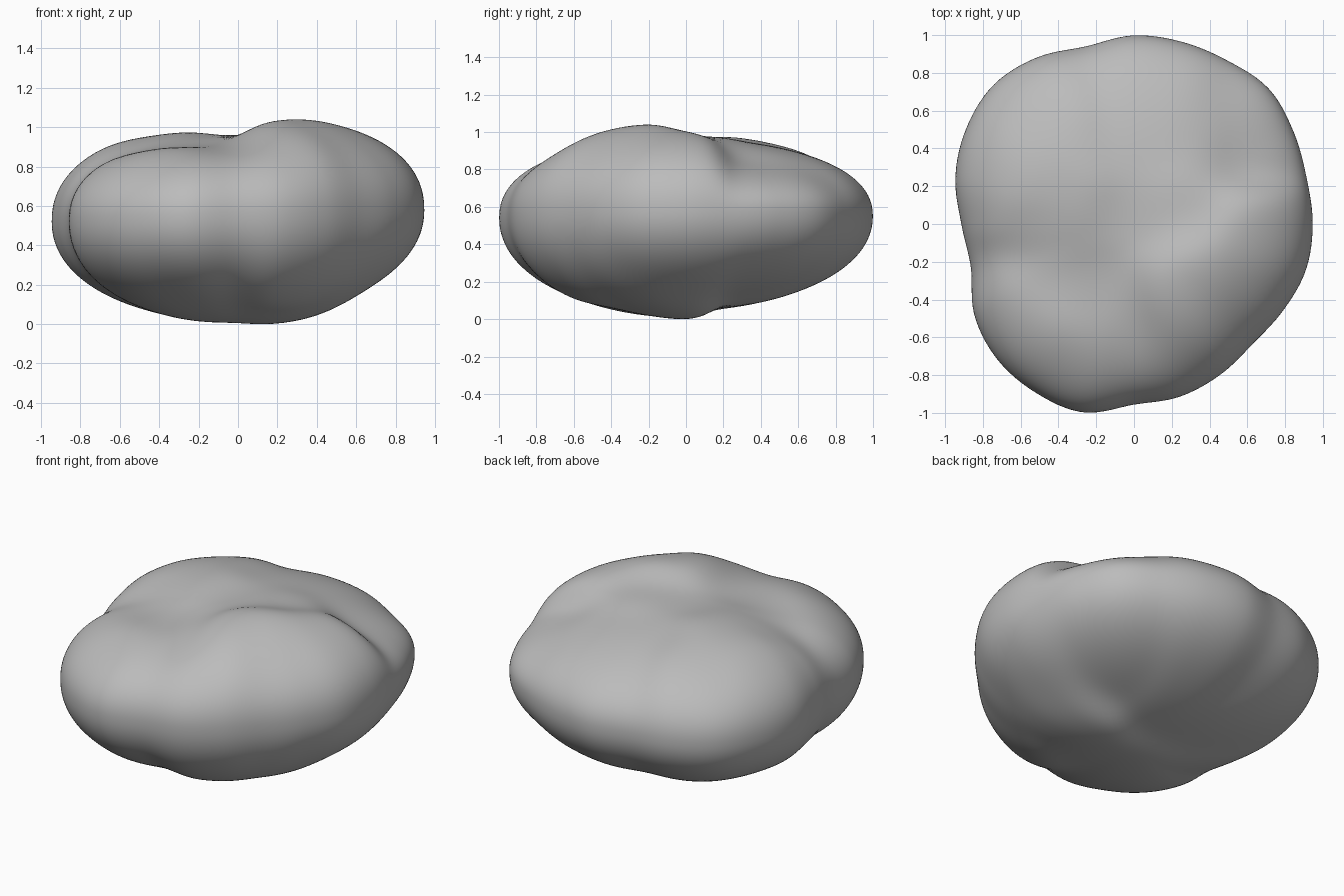
import bpy, bmesh, math
from mathutils import Vector

cube = bpy.data.objects.get("Cube")
if cube:
    bpy.data.objects.remove(cube)

# Plan outline: radius every 15 degrees, counter-clockwise from +x
OUTLINE = [.95, .95, .98, 1.015, 1.0, 1.0, 1.0, .975, 1.02, 1.045, 1.02, .975,
           .91, .89, .97, 1.015, 1.03, 1.03, .955, .945, .92, .895, .915, .945]

# Lobe crests and grooves on the upper side, then the lower side (x, y, z)
TOP = [(.4, -.3, 1.015), (.2, -.35, 1.0), (.32, -.55, .955), (.15, -.75, .83), (.62, -.1, .955),
       (.6, -.45, .85), (-.05, -.6, .85), (-.4, -.6, .87), (-.3, -.78, .8), (-.4, -.3, .86),
       (-.15, -.35, .875), (-.65, -.5, .79), (-.4, 0, .92), (-.35, .22, .955), (-.65, .25, .89),
       (-.05, 0, .93), (.25, .1, .96), (.3, .5, .885), (.6, .5, .77), (-.4, .55, .89),
       (-.05, .45, .905), (0, .75, .82)]
BOTTOM = [(.25, -.2, .005), (-.2, -.22, 0), (.03, -.35, .04), (-.4, -.45, .07), (.45, -.15, .04),
          (.5, .4, .17), (0, .4, .07), (-.4, .3, .07), (0, .7, .17),
          (.3, -.6, .12), (-.5, -.1, .07), (-.2, -.65, .12), (-.65, -.55, .21), (.7, -.05, .19)]


def waist(x):
    """Height of the widest line, rising slightly towards +x."""
    return .53 + .03 * x


def radius(angle):
    """Smooth closed interpolation of the outline."""
    s = (angle / math.tau % 1) * len(OUTLINE)
    i, t = int(s), s % 1
    a, b, c, d = (OUTLINE[(i + k) % len(OUTLINE)] for k in (-1, 0, 1, 2))
    return b + .5 * t * (c - a + t * (2*a - 5*b + 4*c - d + t * (3*(b - c) + d - a)))


def full_heights(points, power):
    """Turn surface heights into dome heights at each control point."""
    result = []
    for x, y, z in points:
        rho = math.hypot(x, y) / radius(math.atan2(y, x))
        result.append((x, y, (z - waist(x)) / (1 - rho ** power) ** (1 / power)))
    return result


def blend(points, x, y, spread=.15):
    """Gaussian-weighted mean of the control heights."""
    weights = [math.exp(-((x - p[0])**2 + (y - p[1])**2) / (2 * spread**2)) for p in points]
    return sum(w * p[2] for w, p in zip(weights, points)) / sum(weights)


# Boulder: a sphere reshaped into a lobed dome above and below the waist
SIDES = {True: (full_heights(TOP, 2.25), 2.25), False: (full_heights(BOTTOM, 2.1), 2.1)}
bm = bmesh.new()
bmesh.ops.create_icosphere(bm, subdivisions=6, radius=1)
for v in bm.verts:
    d = v.co.normalized()
    heights, power = SIDES[d.z >= 0]
    angle = math.atan2(d.y, d.x)
    rho = math.hypot(d.x, d.y) ** (2 / power) * radius(angle)
    x, y = rho * math.cos(angle), rho * math.sin(angle)
    v.co = Vector((x, y, waist(x) + blend(heights, x, y) * abs(d.z) ** (2 / power)))

# Centre the boulder and rest it on the ground
low = Vector([min(v.co[i] for v in bm.verts) for i in range(3)])
high = Vector([max(v.co[i] for v in bm.verts) for i in range(3)])
middle = (low + high) / 2
bmesh.ops.translate(bm, verts=bm.verts, vec=(-middle.x, -middle.y, -low.z))
mesh = bpy.data.meshes.new("boulder")
bm.to_mesh(mesh)
bm.free()
mesh.shade_smooth()

# Plain grey stone
stone = bpy.data.materials.new("grey_stone")
stone.use_nodes = True
stone.diffuse_color = (.5, .5, .5, 1)
stone.node_tree.nodes["Principled BSDF"].inputs["Base Color"].default_value = (.5, .5, .5, 1)
mesh.materials.append(stone)
boulder = bpy.data.objects.new("boulder", mesh)
bpy.context.collection.objects.link(boulder)
